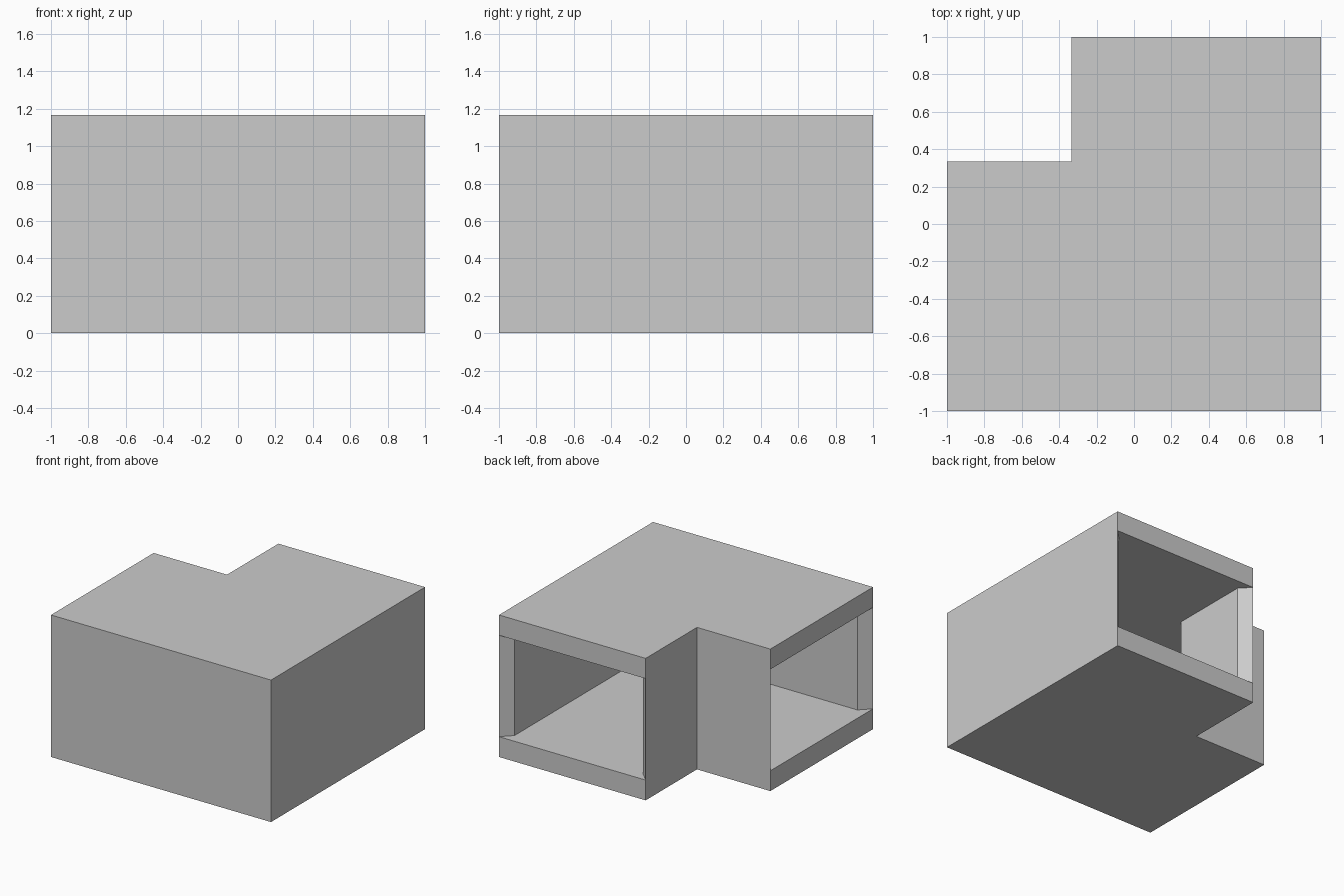
import bpy
import bmesh

if "Cube" in bpy.data.objects:
    bpy.data.objects.remove(bpy.data.objects["Cube"])

T = 1 / 12            # wall thickness
N = 1 / 3             # notch corner
LEVELS = [0, 1 / 6, 1, 7 / 6]   # base, floor, ceiling, roof

# Plan outlines; the open ends are the edges lying on y = 1 and x = -1
outer = [(-1, -1), (1, -1), (1, 1), (-N, 1), (-N, N), (-1, N)]
inner = [(-1, -1), (T - 1, T - 1), (1 - T, T - 1), (1 - T, 1 - T), (1, 1),
         (-N, 1), (T - N, 1 - T), (T - N, N - T), (T - 1, N - T), (-1, N)]


def is_open_end(a, b):
    return a[1] == b[1] == 1 or a[0] == b[0] == -1


bm = bmesh.new()


def face(points):
    return bm.faces.new([bm.verts.new(p) for p in points])


def cap(profile, z):
    face([(x, y, z) for x, y in profile])


def band(profile, z0, z1, leave_ends_open):
    for a, b in zip(profile, profile[1:] + profile[:1]):
        if leave_ends_open and is_open_end(a, b):
            continue
        face([(*a, z0), (*b, z0), (*b, z1), (*a, z1)])


# Outer shell: underside, roof and sides with two open ends
cap(outer, LEVELS[0])
cap(outer, LEVELS[3])
for i in range(3):
    band(outer, LEVELS[i], LEVELS[i + 1], i == 1)

# Passage: floor, ceiling and inner walls with slanted jambs
cap(inner, LEVELS[1])
cap(inner, LEVELS[2])
band(inner, LEVELS[1], LEVELS[2], True)

bmesh.ops.remove_doubles(bm, verts=bm.verts[:], dist=1e-4)
bmesh.ops.recalc_face_normals(bm, faces=bm.faces[:])

mesh = bpy.data.meshes.new("corner_corridor")
bm.to_mesh(mesh)
bm.free()
bpy.context.collection.objects.link(bpy.data.objects.new("corner_corridor", mesh))
